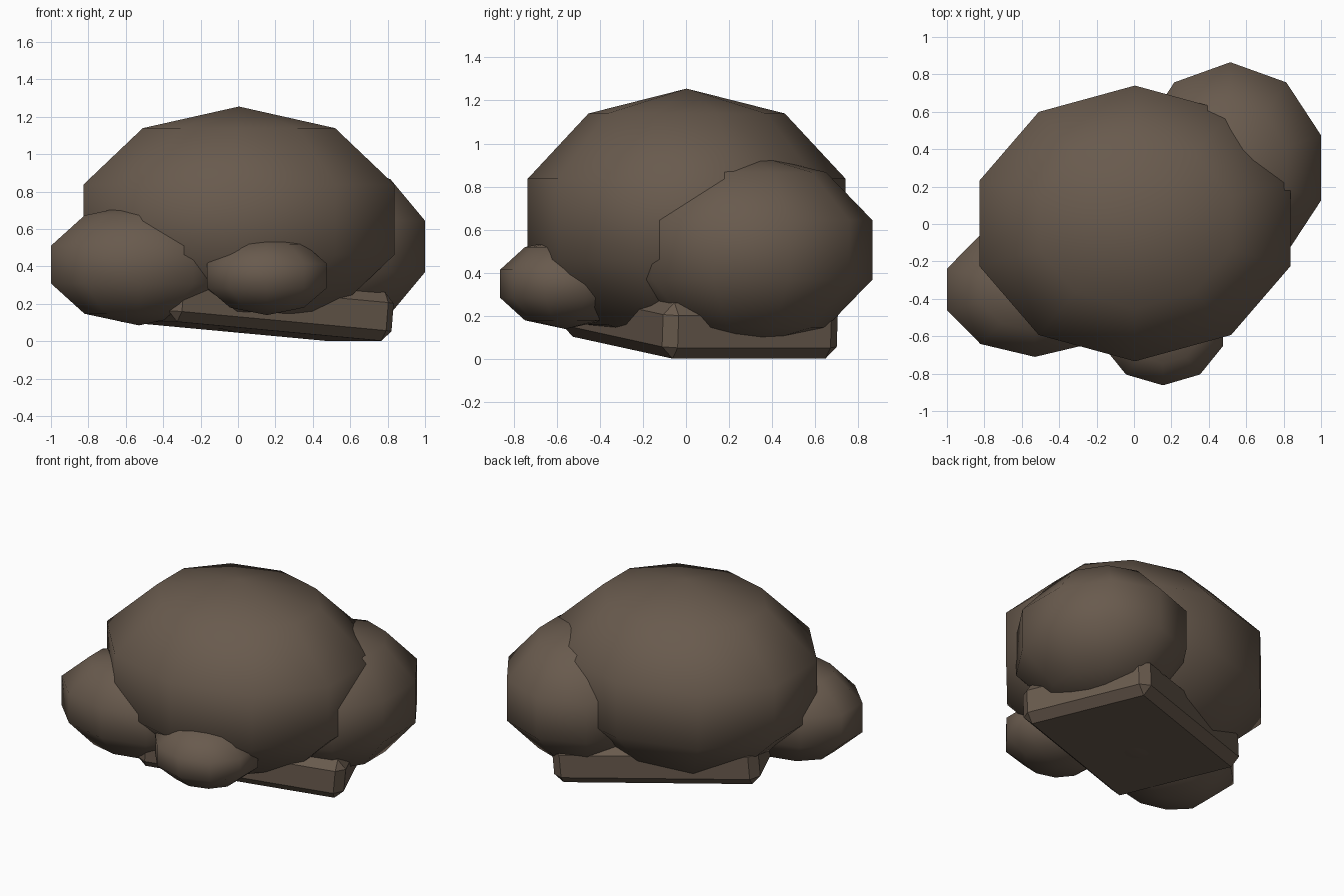
import bpy
import bmesh
from math import radians
from mathutils import Matrix

if "Cube" in bpy.data.objects:
    bpy.data.objects.remove(bpy.data.objects["Cube"], do_unlink=True)


def make_material(name, colour):
    mat = bpy.data.materials.new(name)
    mat.use_nodes = True
    mat.diffuse_color = colour
    mat.node_tree.nodes["Principled BSDF"].inputs["Base Color"].default_value = colour
    return mat


stone = make_material("brown stone", (0.14, 0.103, 0.075, 1))


def add_object(name, bm, smooth):
    mesh = bpy.data.meshes.new(name)
    for face in bm.faces:
        face.smooth = smooth
    bm.to_mesh(mesh)
    bm.free()
    mesh.materials.append(stone)
    obj = bpy.data.objects.new(name, mesh)
    bpy.context.collection.objects.link(obj)
    return obj


# Low-poly rounded boulders: name, centre, radii
boulders = [
    ("main_boulder", (0.005, 0.003, 0.65), (0.92, 0.775, 0.605)),
    ("back_boulder", (0.515, 0.30, 0.507), (0.536, 0.594, 0.445)),
    ("side_boulder", (-0.53, -0.35, 0.41), (0.52, 0.379, 0.325)),
    ("front_boulder", (0.155, -0.56, 0.35), (0.354, 0.318, 0.21)),
]
for name, centre, radii in boulders:
    bm = bmesh.new()
    bmesh.ops.create_uvsphere(bm, u_segments=10, v_segments=5, radius=1,
                              matrix=Matrix.Diagonal((*radii, 1)))
    add_object(name, bm, True).location = centre

# Tilted bevelled slab underneath
bm = bmesh.new()
bmesh.ops.create_cube(bm, size=1, matrix=Matrix.Diagonal((1.30, 0.88, 0.26, 1)))
bmesh.ops.bevel(bm, geom=bm.edges[:], offset=0.055, segments=1, affect='EDGES')
slab = add_object("base_slab", bm, False)
slab.location = (0.08, 0.065, 0.183)
slab.rotation_euler = (0, radians(4.9), radians(23))
